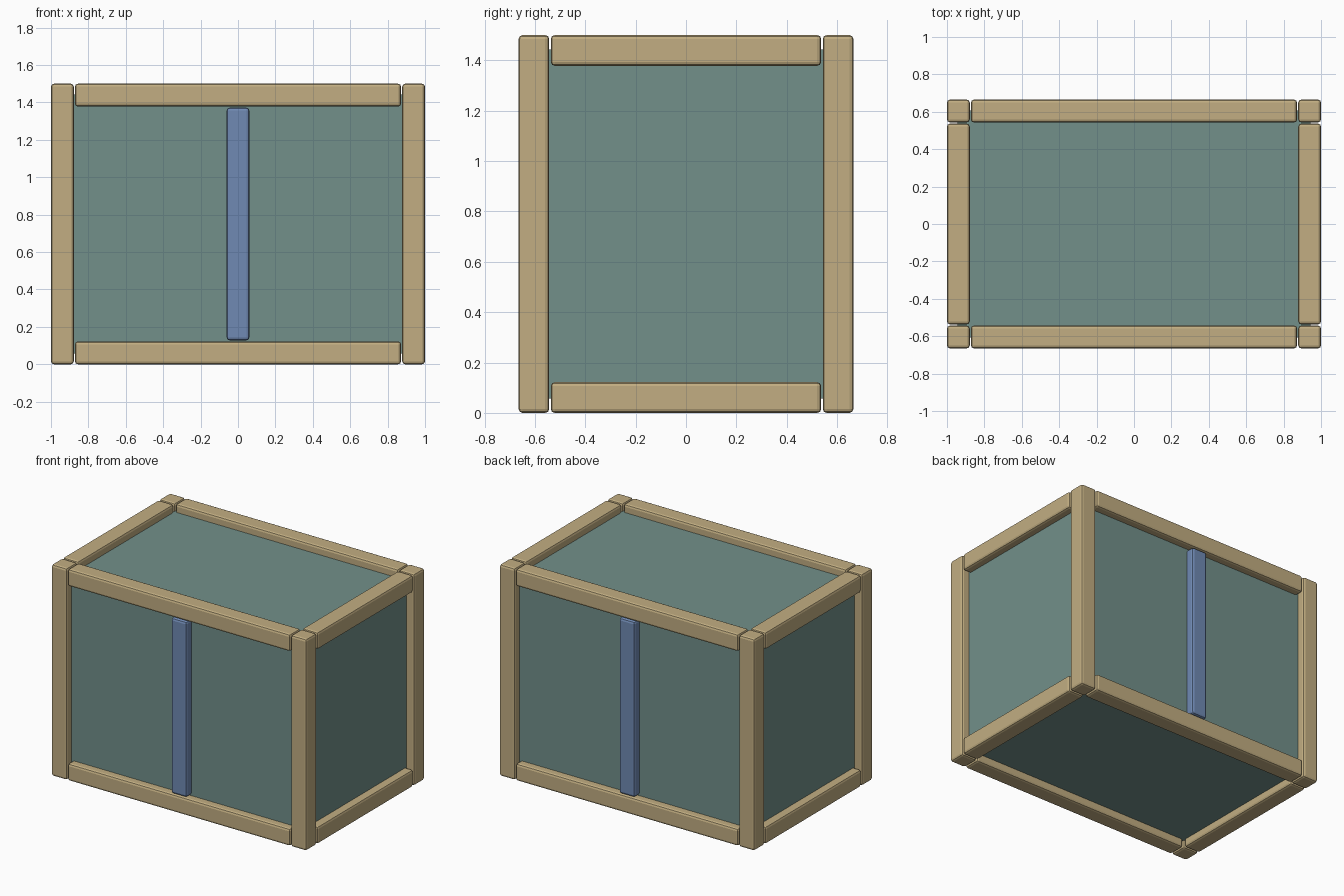
import bpy
import bmesh
from mathutils import Vector

if "Cube" in bpy.data.objects:
    bpy.data.objects.remove(bpy.data.objects["Cube"])

HX, HY, H = 1.0, 0.665, 1.5   # half width, half depth, height
T, GAP = 0.122, 0.006         # beam thickness, joint between beams
INSET = 0.057                 # panels sit back from the frame


def material(name, rgb):
    m = bpy.data.materials.new(name)
    lin = [((c / 255 + 0.055) / 1.055) ** 2.4 for c in rgb]
    m.diffuse_color = (*lin, 1)
    m.use_nodes = True
    m.node_tree.nodes["Principled BSDF"].inputs["Base Color"].default_value = m.diffuse_color
    return m


TAN = material("tan wood", (194, 174, 130))
GREEN = material("grey green panel", (114, 144, 138))
BLUE = material("slate blue", (112, 138, 180))


def box(name, lo, hi, mat, bevel=0.016):
    lo, hi = Vector(lo), Vector(hi)
    bm = bmesh.new()
    bmesh.ops.create_cube(bm, size=1)
    for v in bm.verts:
        v.co = (lo + hi) / 2 + v.co * (hi - lo)
    if bevel:
        bmesh.ops.bevel(bm, geom=bm.edges[:], offset=bevel, segments=2,
                        profile=0.5, affect='EDGES')
    me = bpy.data.meshes.new(name)
    bm.to_mesh(me)
    bm.free()
    me.materials.append(mat)
    ob = bpy.data.objects.new(name, me)
    bpy.context.collection.objects.link(ob)
    return ob


def span(side, half):
    """Beam extent along an axis on the negative or positive side."""
    return (half - T, half) if side > 0 else (-half, -half + T)


ex, ey = HX - T - GAP, HY - T - GAP   # half lengths of the rails

# Inner panelled body
box("panels", (-HX + INSET, -HY + INSET, INSET),
    (HX - INSET, HY - INSET, H - INSET), GREEN, 0)

# Corner posts
for sx in (-1, 1):
    for sy in (-1, 1):
        x0, x1 = span(sx, HX)
        y0, y1 = span(sy, HY)
        box("corner_post", (x0, y0, 0), (x1, y1, H), TAN)

# Long and short rails at the bottom and top
for z0, z1 in ((0, T), (H - T, H)):
    for s in (-1, 1):
        y0, y1 = span(s, HY)
        box("long_rail", (-ex, y0, z0), (ex, y1, z1), TAN)
        x0, x1 = span(s, HX)
        box("short_rail", (x0, -ey, z0), (x1, ey, z1), TAN)

# Blue middle uprights on the front and back
for s in (-1, 1):
    y0, y1 = span(s, HY)
    box("middle_upright", (-T / 2, y0, T + GAP),
        (T / 2, y1, H - T - GAP), BLUE)
